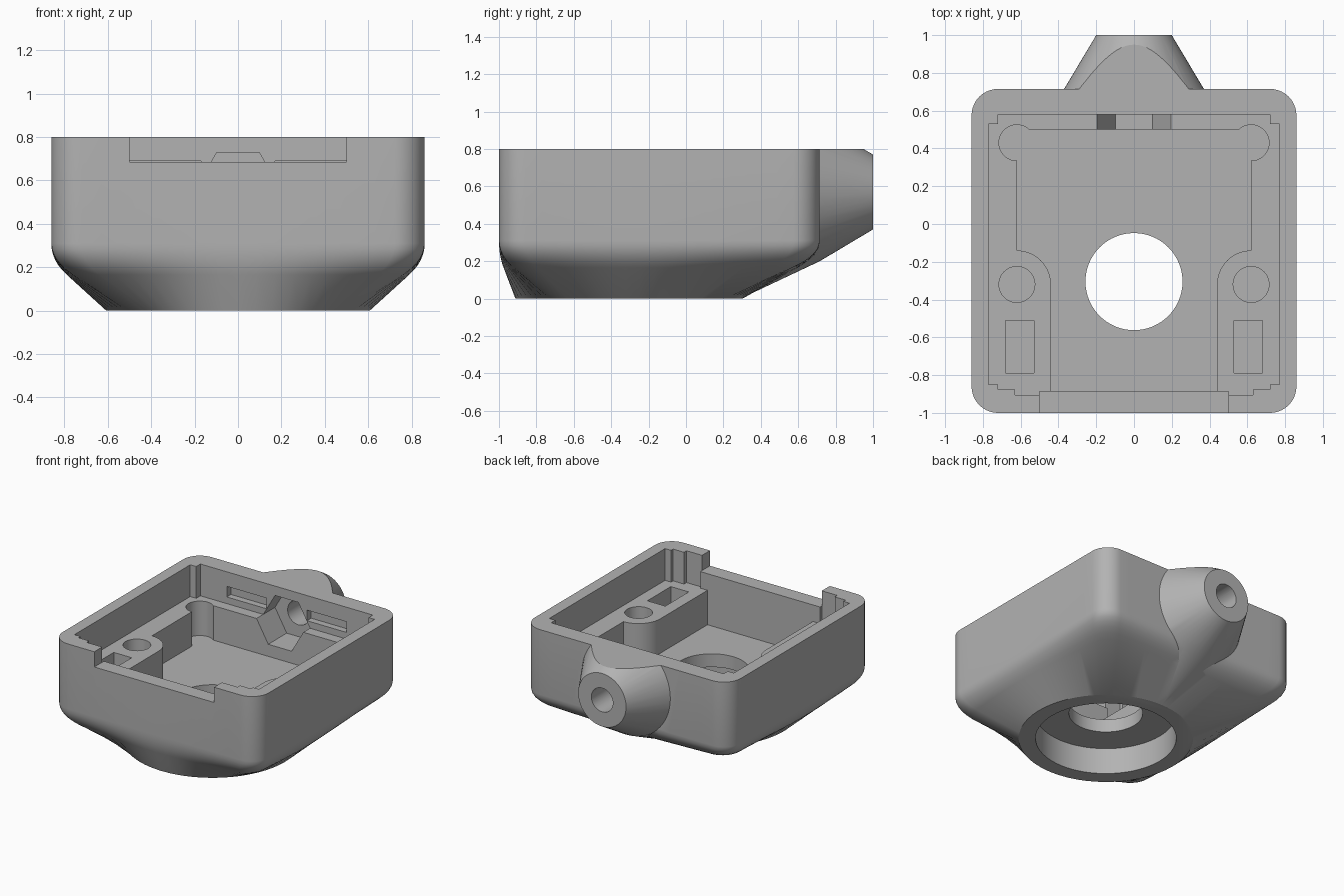
import bpy, bmesh
from math import sin, cos, pi, radians, atan2
from mathutils import Vector, Matrix

cube = bpy.data.objects.get("Cube")
if cube:
    bpy.data.objects.remove(cube, do_unlink=True)

TOP, SHELF, FLOOR, AXIS = 0.8, 0.56, 0.3, 0.57
RING = Vector((0, -0.305, 0))

grey = bpy.data.materials.new("plain grey")
grey.use_nodes = True
colour = (0.45, 0.45, 0.45, 1)
grey.diffuse_color = colour
grey.node_tree.nodes["Principled BSDF"].inputs["Base Color"].default_value = colour


def finish(name, bm):
    bmesh.ops.recalc_face_normals(bm, faces=bm.faces)
    mesh = bpy.data.meshes.new(name)
    bm.to_mesh(mesh)
    bm.free()
    mesh.materials.append(grey)
    obj = bpy.data.objects.new(name, mesh)
    bpy.context.collection.objects.link(obj)
    return obj


def loft(name, rings):
    """Skin equal-length closed rings and cap both ends."""
    bm = bmesh.new()
    rows = [[bm.verts.new(p) for p in ring] for ring in rings]
    n = len(rows[0])
    for a, b in zip(rows, rows[1:]):
        for i in range(n):
            j = (i + 1) % n
            bm.faces.new((a[i], a[j], b[j], b[i]))
    bm.faces.new(rows[0])
    bm.faces.new(rows[-1])
    return finish(name, bm)


def prism(name, outline, z0, z1):
    return loft(name, [[(x, y, z) for x, y in outline] for z in (z0, z1)])


def circle(x, y, r, n=48):
    return [(x + r * cos(2 * pi * i / n), y + r * sin(2 * pi * i / n)) for i in range(n)]


def box(x0, x1, y0, y1):
    return [(x0, y0), (x1, y0), (x1, y1), (x0, y1)]


def mirrored(half):
    return half + [(-x, y) for x, y in reversed(half) if x > 0]


def along_y(name, outline, y0, y1):
    """Prism whose (x, z) outline runs along y."""
    return loft(name, [[(x, y, z) for x, z in outline] for y in (y0, y1)])


def combine(target, tool, operation):
    mod = target.modifiers.new(operation, 'BOOLEAN')
    mod.operation, mod.object, mod.solver = operation, tool, 'EXACT'
    bpy.context.view_layer.objects.active = target
    bpy.ops.object.modifier_apply(modifier=mod.name)
    bpy.data.objects.remove(tool, do_unlink=True)


# Rounded rectangle outline with divided straight edges
corner_r, steps, divisions = 0.14, 10, 16
corners = [(0.72, 0.575, 0), (-0.72, 0.575, 90), (-0.72, -0.86, 180), (0.72, -0.86, 270)]
arcs = [[Vector((x + corner_r * cos(radians(a + 90 * i / steps)),
                 y + corner_r * sin(radians(a + 90 * i / steps)), 0))
         for i in range(steps + 1)] for x, y, a in corners]
outline = []
for k, arc in enumerate(arcs):
    following = arcs[(k + 1) % 4][0]
    outline += arc + [arc[-1].lerp(following, i / divisions) for i in range(1, divisions)]

# Housing: straight walls, soft lower edge, funnel down to a round foot
foot = []
for p in outline:
    a = atan2(p.y - RING.y, p.x)
    foot.append(RING + Vector((cos(a), sin(a), 0)) * 0.607)
rings = [[p + Vector((0, 0, TOP)) for p in outline]]
for i in range(7):
    t = i / 6
    ring = []
    for p, f in zip(outline, foot):
        start = p + Vector((0, 0, 0.31))
        edge = p + Vector((0, 0, 0.23))
        end = edge.lerp(f, 0.28)
        ring.append(start.lerp(edge, t).lerp(edge.lerp(end, t), t))
    rings.append(ring)
rings.append(foot)
housing = loft("housing", rings)

# Rear conical cable boss with a rib tapering to the foot
bm = bmesh.new()
for y, r in ((1.0, 0.2), (0.715, 0.37)):
    for x, z in circle(0, AXIS, r, 64):
        bm.verts.new((x, y, z))
bm.verts.new((0, 0.3, 0.004))
bmesh.ops.convex_hull(bm, input=bm.verts)
boss = finish("cable_boss", bm)
combine(boss, prism("trim", box(-1, 1, 0, 2), TOP, 1.5), 'DIFFERENCE')
combine(housing, boss, 'UNION')

# Upper cavity above the shelf
shelf = mirrored([(0, 0.58), (0.72, 0.58), (0.72, 0.53), (0.77, 0.53), (0.77, -0.85),
                  (0.72, -0.85), (0.72, -0.875), (0.63, -0.875), (0.63, -0.905),
                  (0.5, -0.905), (0.5, -0.885), (0, -0.885)])

# Deep pocket, narrowed around the two front pedestals
bend = [(0.62 + 0.18 * cos(radians(a)), -0.32 + 0.18 * sin(radians(a)))
        for a in range(90, 181, 9)]
pocket = mirrored([(0, 0.5), (0.62, 0.5)] + bend + [(0.44, -0.885), (0, -0.885)])

cutters = [
    prism("upper_cavity", shelf, SHELF, 1),
    prism("deep_pocket", pocket, FLOOR, 1.01),
    prism("front_notch", box(-0.5, 0.5, -1.2, -0.88), 0.685, 1.02),
    prism("foot_recess", circle(*RING.xy, 0.49, 64), -0.1, 0.2),
    prism("foot_hole", circle(*RING.xy, 0.257, 64), -0.11, 0.5),
    along_y("nut_pocket", circle(0, 0.56, 0.195, 6), 0.45, 0.72),
    along_y("cable_hole", circle(0, AXIS, 0.09), 0.6, 1.2),
]

# Paired holes and wall slots
for s in (-1, 1):
    cutters += [
        prism("corner_well", circle(s * 0.62, 0.43, 0.095), FLOOR, 1.03),
        prism("screw_hole", circle(s * 0.62, -0.32, 0.095), FLOOR, 0.9),
        prism("pedestal_slot", box(s * 0.605 - 0.075, s * 0.605 + 0.075, -0.79, -0.51), FLOOR, 0.9),
        prism("wall_slot", box(s * 0.335 - 0.165, s * 0.335 + 0.165, 0.55, 0.63), 0.61, 0.69),
    ]
for cutter in cutters:
    combine(housing, cutter, 'DIFFERENCE')

# Smooth curved walls, keep edges sharp
bpy.ops.object.select_all(action='DESELECT')
housing.select_set(True)
bpy.context.view_layer.objects.active = housing
bpy.ops.object.shade_smooth_by_angle(angle=radians(25))
